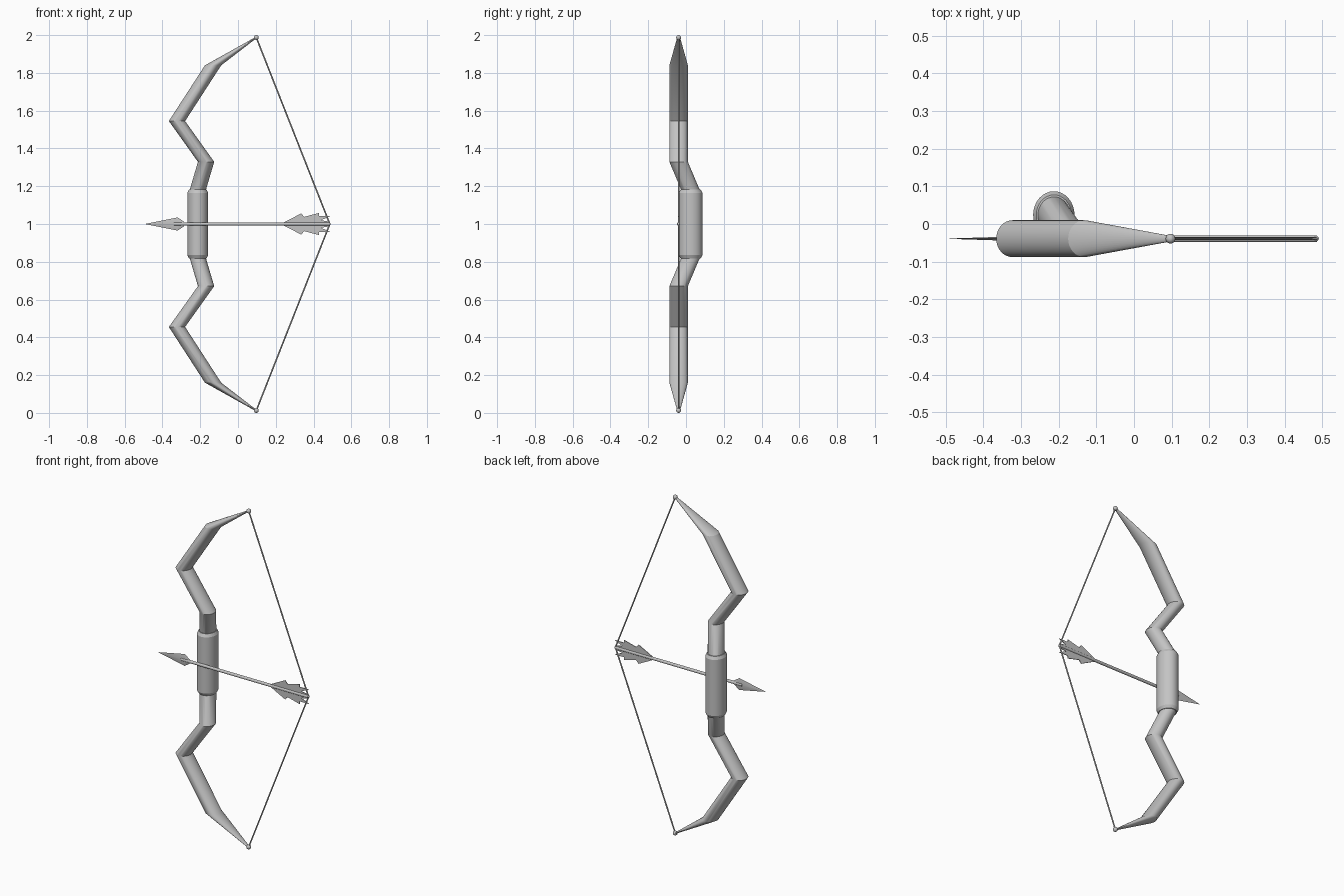
import bpy, bmesh, math
from mathutils import Vector

if "Cube" in bpy.data.objects:
    bpy.data.objects.remove(bpy.data.objects["Cube"])

gray = bpy.data.materials.new("plain_gray")
gray.diffuse_color = (0.55, 0.55, 0.55, 1)
gray.use_nodes = True
gray.node_tree.nodes["Principled BSDF"].inputs["Base Color"].default_value = gray.diffuse_color
Y = -0.039   # plane of the limbs, string and arrow
MID = 1.0    # mirror height


def finish(name, bm, smooth=True):
    bmesh.ops.recalc_face_normals(bm, faces=bm.faces)
    me = bpy.data.meshes.new(name)
    bm.to_mesh(me)
    bm.free()
    ob = bpy.data.objects.new(name, me)
    bpy.context.collection.objects.link(ob)
    me.materials.append(gray)
    if smooth:
        bpy.ops.object.select_all(action='DESELECT')
        ob.select_set(True)
        bpy.context.view_layer.objects.active = ob
        bpy.ops.object.shade_smooth_by_angle(angle=math.radians(25))
    return ob


def loft(name, rings, n=32, axis='Z'):
    """Join elliptical rings: (centre, radius_a, radius_b) across the axis."""
    bm = bmesh.new()
    loops = []
    for c, ra, rb in rings:
        loop = []
        for i in range(n):
            t = 2 * math.pi * i / n
            a, b = ra * math.cos(t), rb * math.sin(t)
            off = Vector((a, b, 0)) if axis == 'Z' else Vector((0, b, a))
            loop.append(bm.verts.new(Vector(c) + off))
        loops.append(loop)
    for p, q in zip(loops, loops[1:]):
        for i in range(n):
            j = (i + 1) % n
            bm.faces.new((p[i], p[j], q[j], q[i]))
    bm.faces.new(loops[0])
    bm.faces.new(loops[-1])
    return finish(name, bm)


def ball(name, c, r):
    bm = bmesh.new()
    bmesh.ops.create_uvsphere(bm, u_segments=16, v_segments=10, radius=r)
    bmesh.ops.translate(bm, verts=bm.verts, vec=c)
    finish(name, bm)


def rod(name, a, b, r, n=8):
    a, b = Vector(a), Vector(b)
    bm = bmesh.new()
    bmesh.ops.create_cone(bm, cap_ends=True, segments=n, radius1=r, radius2=r,
                          depth=(b - a).length)
    bm.transform((b - a).to_track_quat('Z', 'Y').to_matrix().to_4x4())
    bmesh.ops.translate(bm, verts=bm.verts, vec=(a + b) / 2)
    return finish(name, bm, n > 8)


# grip with chamfered ends
GX, GY = -0.213, 0.024
loft("grip", [((GX, GY, MID + h), 0.055 * s, 0.063 * s) for h, s in
              ((-0.182, 0.85), (-0.165, 1), (0.165, 1), (0.182, 0.85))])

# limbs, tip knobs and string halves, mirrored about the grip
for side, s in (("upper", 1), ("lower", -1)):
    path = [(GX, GY, 0.16, 1), (GX, GY, 0.18, 1), (-0.169, Y, 0.329, 1),
            (-0.323, Y, 0.545, 1), (-0.132, Y, 0.84, 1), (0.095, Y, 0.987, 0.16)]
    loft(side + "_limb", [((x, y, MID + s * z), 0.043 * k, 0.049 * k)
                          for x, y, z, k in path])
    tip = (0.097, Y, MID + s * 0.987)
    ball(side + "_tip_knob", tip, 0.013)
    rod(side + "_string", tip, (0.486, Y, MID), 0.004)

# arrow shaft and string nock
rod("arrow_shaft", (-0.34, Y, MID), (0.486, Y, MID), 0.0085, 12)
ball("string_nock", (0.484, Y, MID), 0.007)

# flattened arrow head
loft("arrow_head", [((x, Y, MID), r, t) for x, r, t in
                    ((-0.49, 0.0005, 0.0005), (-0.32, 0.035, 0.006),
                     (-0.285, 0.012, 0.006))], 4, 'X')

# flat notched feathers above and below the shaft
outline = [(0.235, 0.005), (0.335, 0.056), (0.35, 0.038), (0.428, 0.058),
           (0.43, 0.042), (0.488, 0.042), (0.44, 0.02), (0.486, 0.012), (0.486, 0.003)]
for side, s in (("upper", 1), ("lower", -1)):
    bm = bmesh.new()
    face = bm.faces.new([bm.verts.new((x, Y - 0.002, MID + s * z)) for x, z in outline])
    out = bmesh.ops.extrude_face_region(bm, geom=[face])
    bmesh.ops.translate(bm, vec=(0, 0.004, 0),
                        verts=[v for v in out["geom"] if isinstance(v, bmesh.types.BMVert)])
    finish(side + "_feather", bm, False)
